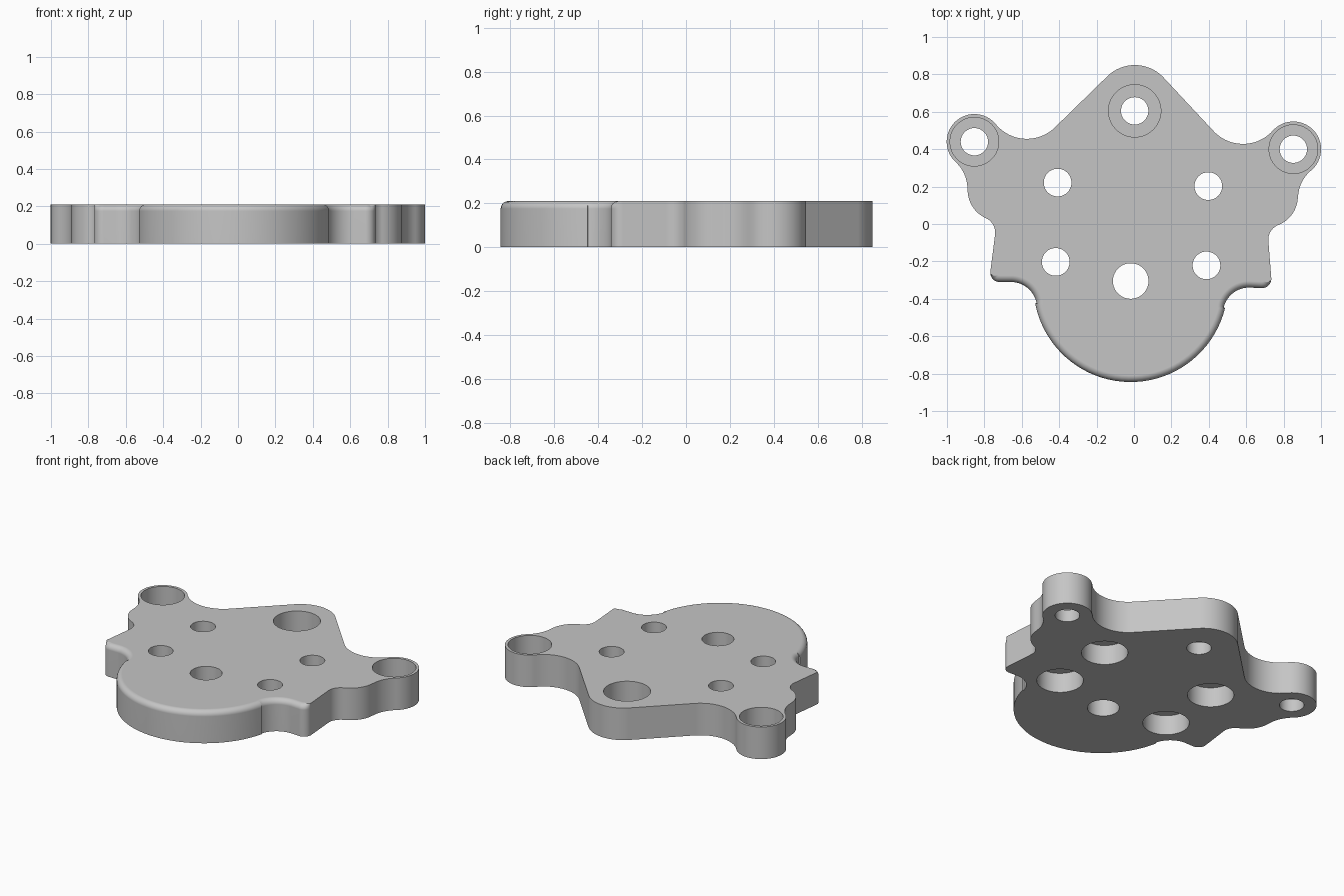
import bpy, bmesh, math
from mathutils import Matrix, Vector

cube = bpy.data.objects.get("Cube")
if cube:
    bpy.data.objects.remove(cube, do_unlink=True)

HEIGHT = 0.21       # plate thickness
ROUND = 0.035       # rounding of the front top edge
BORE_DEPTH = 0.13   # depth of the counterbores

# Left half of the outline, back to front: centre x, y, radius, start and end angle
ARCS = [
    (0, 0.64, 0.21, 90, 135),               # back nose
    (-0.578, 0.657, 0.215, 315, 220.8),     # hollow beside the nose
    (-0.853, 0.42, 0.148, 40.8, 228.5),     # ear
    (-1.082, 0.161, 0.198, 48.5, 2),        # hollow under the ear
    (-0.718, 0.165, 0.165, 182, 247),       # shoulder
    (-0.8155, -0.065, 0.085, 67, -6),       # waist
    (-0.7014, -0.2766, 0.05, 174, 270),     # side corner
    (-0.637, -0.465, 0.14, 90, 12.4),       # hollow beside the lobe
    (0, -0.325, 0.52, 192.4, 270),          # round front lobe
]


def arc(cx, cy, r, start, end, step=4):
    n = max(3, round(abs(end - start) / step))
    angles = [math.radians(start + (end - start) * i / n) for i in range(n + 1)]
    return [Vector((cx + r * math.cos(a), cy + r * math.sin(a))) for a in angles]


def loft(bm, rings):
    """Closed solid through rings of (points, z), bottom to top."""
    loops = [[bm.verts.new((p.x, p.y, z)) for p in pts] for pts, z in rings]
    n = len(loops[0])
    for low, high in zip(loops, loops[1:]):
        for i in range(n):
            j = (i + 1) % n
            bm.faces.new((low[i], low[j], high[j], high[i]))
    bm.faces.new(loops[0][::-1])
    bm.faces.new(loops[-1])


def make_object(name, bm):
    mesh = bpy.data.meshes.new(name)
    bmesh.ops.recalc_face_normals(bm, faces=bm.faces)
    bm.to_mesh(mesh)
    bm.free()
    obj = bpy.data.objects.new(name, mesh)
    bpy.context.collection.objects.link(obj)
    return obj


# Full outline, counterclockwise
half = []
for a in ARCS:
    for p in arc(*a):
        if not half or (p - half[-1]).length > 0.003:
            half.append(p)
outline = half + [Vector((-p.x, p.y)) for p in half[-2:0:-1]]


def inset(amount):
    """Outline pulled inward, only around the front edge."""
    result = []
    for i, p in enumerate(outline):
        t = (outline[(i + 1) % len(outline)] - outline[i - 1]).normalized()
        weight = min(1, max(0, (-0.285 - p.y) / 0.03))
        result.append(p + Vector((-t.y, t.x)) * amount * weight)
    return result


# Plate body with rounded front top edge
bm = bmesh.new()
rings = [(outline, 0)]
for k in range(7):
    a = math.radians(15 * k)
    rings.append((inset(ROUND * (1 - math.cos(a))), HEIGHT - ROUND + ROUND * math.sin(a)))
loft(bm, rings)
plate = make_object("mounting_plate", bm)

# Hole cutters
bm = bmesh.new()


def circle(x, y, r):
    return arc(x, y, r, 0, 360)[:-1]


def drill(x, y, r, bore=None, from_top=True):
    low, high = -0.1, HEIGHT + 0.1
    if bore is None:
        steps = [(r, low), (r, high)]
    elif from_top:
        floor = HEIGHT - BORE_DEPTH
        steps = [(r, low), (r, floor), (bore, floor), (bore, high)]
    else:
        steps = [(bore, low), (bore, BORE_DEPTH), (r, BORE_DEPTH), (r, high)]
    loft(bm, [(circle(x, y, rad), z) for rad, z in steps])


drill(0, -0.305, 0.095)                       # centre hole
drill(0, 0.605, 0.073, 0.14)                  # nose hole
for side in (-1, 1):
    drill(side * 0.853, 0.42, 0.073, 0.13)    # ear holes
    for y in (-0.212, 0.212):                 # bolt holes, bored from below
        drill(side * 0.403, y, 0.074, 0.138, from_top=False)
cutter = make_object("hole_cutter", bm)
cutter.hide_render = True

# Cut the holes
bpy.ops.object.select_all(action="DESELECT")
plate.select_set(True)
bpy.context.view_layer.objects.active = plate
cut = plate.modifiers.new("holes", "BOOLEAN")
cut.operation = "DIFFERENCE"
cut.solver = "EXACT"
cut.object = cutter
bpy.ops.object.modifier_apply(modifier=cut.name)
bpy.data.objects.remove(cutter, do_unlink=True)

# Slight turn of the whole plate
plate.data.transform(Matrix.Translation((-0.0105, 0, 0)) @ Matrix.Rotation(math.radians(-1.34), 4, "Z"))

# Material and shading
grey = bpy.data.materials.new("light_grey")
grey.use_nodes = True
colour = (0.56, 0.56, 0.56, 1)
grey.diffuse_color = colour
grey.node_tree.nodes["Principled BSDF"].inputs["Base Color"].default_value = colour
plate.data.materials.clear()
plate.data.materials.append(grey)
bpy.ops.object.shade_smooth_by_angle(angle=math.radians(30))
weighted = plate.modifiers.new("even_shading", "WEIGHTED_NORMAL")
weighted.keep_sharp = True
